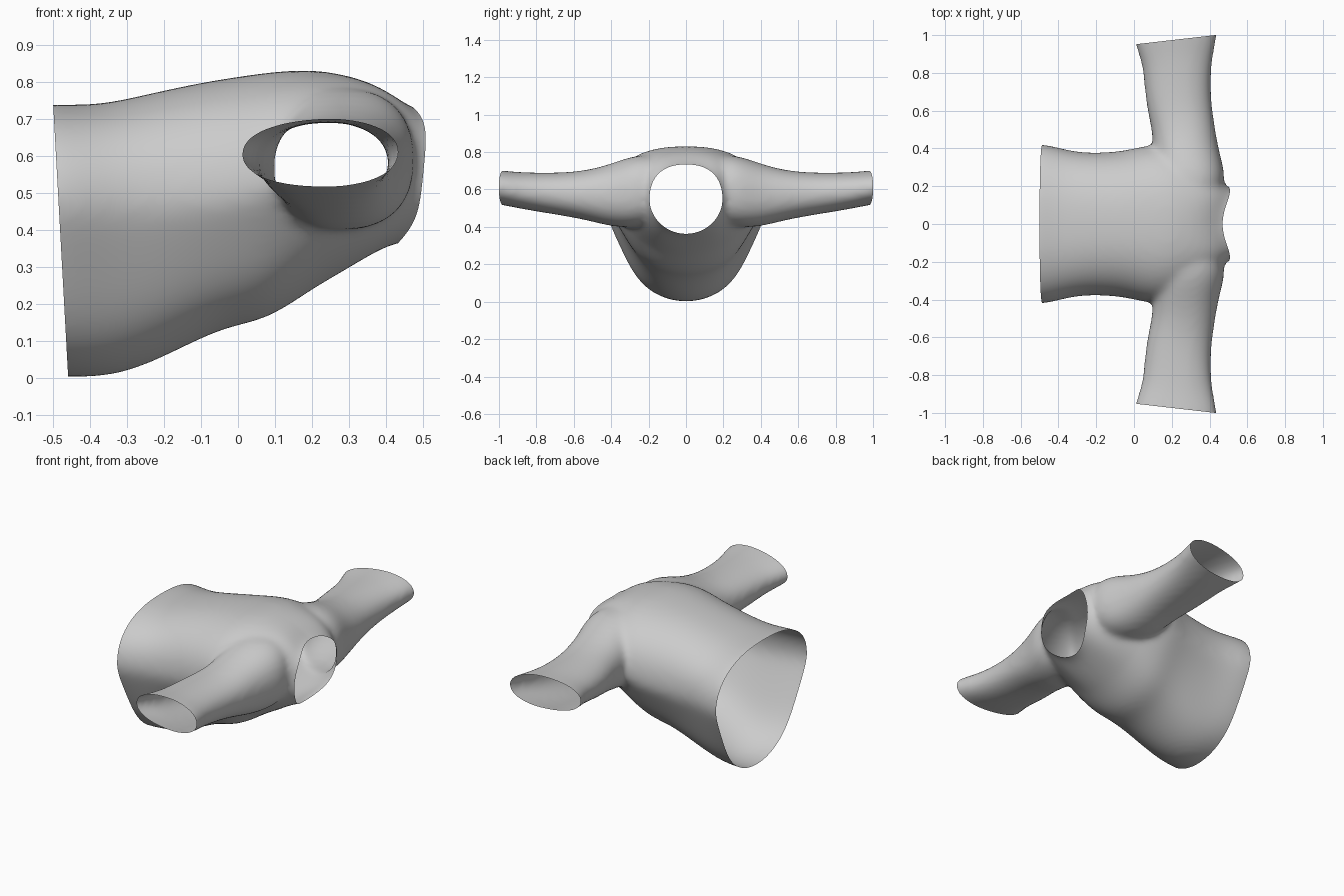
import bpy, bmesh, math
from mathutils import Vector

if "Cube" in bpy.data.objects:
    bpy.data.objects.remove(bpy.data.objects["Cube"])

SIDES = 40


def spow(v, p):
    return math.copysign(abs(v) ** p, v)


def loft(bm, rings):
    """Capped tube through a list of equal-length point rings."""
    loops = [[bm.verts.new(p) for p in r] for r in rings]
    for a, b in zip(loops, loops[1:]):
        for i in range(SIDES):
            j = (i + 1) % SIDES
            bm.faces.new((a[i], a[j], b[j], b[i]))
    bm.faces.new(loops[0])
    bm.faces.new(loops[-1])


def outline(half, low, high, mid, p_low, p_high, pinch=0.0):
    """Rounded section: (across, height); pinch slims the lower flanks."""
    pts = []
    for i in range(SIDES):
        a = 2 * math.pi * i / SIDES
        c, s = math.cos(a), math.sin(a)
        p = p_high if s > 0 else p_low
        span = (high - mid) if s > 0 else (mid - low)
        h = spow(s, 2 / p)
        slim = 1 - pinch * math.sin(math.pi * min(max(-h, 0), 1))
        pts.append((half * slim * spow(c, 2 / p), mid + span * h))
    return pts


bm = bmesh.new()

# Torso sections: x, low z, high z, half width, z of widest point
torso = [(-0.60, 0.004, 0.74, 0.43, 0.46), (-0.49, 0.001, 0.74, 0.425, 0.46),
         (-0.43, -0.001, 0.738, 0.415, 0.46), (-0.35, 0.002, 0.743, 0.393, 0.46),
         (-0.25, 0.03, 0.766, 0.378, 0.46), (-0.12, 0.096, 0.795, 0.382, 0.47),
         (-0.03, 0.135, 0.81, 0.395, 0.48), (0.05, 0.15, 0.822, 0.415, 0.50),
         (0.12, 0.182, 0.83, 0.42, 0.52), (0.20, 0.238, 0.834, 0.40, 0.55),
         (0.28, 0.284, 0.822, 0.36, 0.57), (0.35, 0.327, 0.802, 0.30, 0.58),
         (0.41, 0.36, 0.77, 0.225, 0.57), (0.46, 0.368, 0.733, 0.182, 0.555),
         (0.52, 0.37, 0.715, 0.172, 0.55), (0.60, 0.37, 0.715, 0.172, 0.55)]
loft(bm, [[(x, y, z) for y, z in
           outline(h, lo, hi, m, 1.95, 2.4, 0.11 * min(max((0.32 - x) / 0.2, 0), 1))]
          for x, lo, hi, h, m in torso])

# Sleeve sections: y, min x, max x, low z, high z
sleeve = [(0.10, 0.19, 0.38, 0.45, 0.76), (0.20, 0.14, 0.42, 0.41, 0.79),
          (0.30, 0.11, 0.44, 0.395, 0.776), (0.40, 0.10, 0.44, 0.402, 0.738),
          (0.50, 0.095, 0.43, 0.428, 0.71), (0.60, 0.07, 0.415, 0.45, 0.694),
          (0.72, 0.055, 0.405, 0.47, 0.689), (0.84, 0.045, 0.41, 0.49, 0.69),
          (0.92, 0.015, 0.425, 0.505, 0.694), (1.00, -0.005, 0.44, 0.522, 0.703),
          (1.10, -0.01, 0.445, 0.535, 0.705)]


def cuff_taper(y, u, z, mid):
    """Sleeves are flatter on the hem side toward the cuff."""
    k = 0.5 * min(max((y - 0.4) / 0.5, 0), 1)
    return mid + (z - mid) * (1 + k * min(u, 0.06))


for side in (1, -1):
    loft(bm, [[((a + b) / 2 + u, side * y, cuff_taper(y, u, z, (lo + hi) / 2))
               for u, z in outline((b - a) / 2, lo, hi, (lo + hi) / 2, 2.3, 2.2)]
              for y, a, b, lo, hi in sleeve])
bmesh.ops.recalc_face_normals(bm, faces=bm.faces)
mesh = bpy.data.meshes.new("shirt")
bm.to_mesh(mesh)
bm.free()
shirt = bpy.data.objects.new("shirt", mesh)
bpy.context.collection.objects.link(shirt)

# Merge the tubes into one soft surface
sub = shirt.modifiers.new("round", 'SUBSURF')
sub.levels = 2
fuse = shirt.modifiers.new("fuse", 'REMESH')
fuse.mode = 'VOXEL'
fuse.voxel_size = 0.014
soft = shirt.modifiers.new("soften", 'SMOOTH')
soft.factor = 0.5
soft.iterations = 20
deps = bpy.context.evaluated_depsgraph_get()
fused = bpy.data.meshes.new_from_object(shirt.evaluated_get(deps))
shirt.modifiers.clear()
shirt.data = fused

# Slice open the hem, neck and cuffs
bm = bmesh.new()
bm.from_mesh(fused)
cuts = [((-0.48, 0, 0.375), (-1, 0, -0.055)),
        ((0.43, 0, 0.37), (1, 0, -0.10)),
        ((0.43, 1.0, 0.6), (-0.115, 1, 0)),
        ((0.43, -1.0, 0.6), (-0.115, -1, 0))]
for co, no in cuts:
    bmesh.ops.bisect_plane(bm, geom=bm.verts[:] + bm.edges[:] + bm.faces[:],
                           plane_co=co, plane_no=Vector(no).normalized(),
                           clear_outer=True, dist=1e-5)

# Pull the neckline forward at the shoulders, fading out along the sleeves
for v in bm.verts:
    x, y, z = v.co
    t = min(max((x - 0.2) / 0.25, 0), 1)
    d = abs(y) - 0.2
    v.co.x += 0.053 * t * t * (3 - 2 * t) * math.exp(-(d / (0.16 if d > 0 else 0.11)) ** 2)
for f in bm.faces:
    f.smooth = True
bm.to_mesh(fused)
bm.free()
